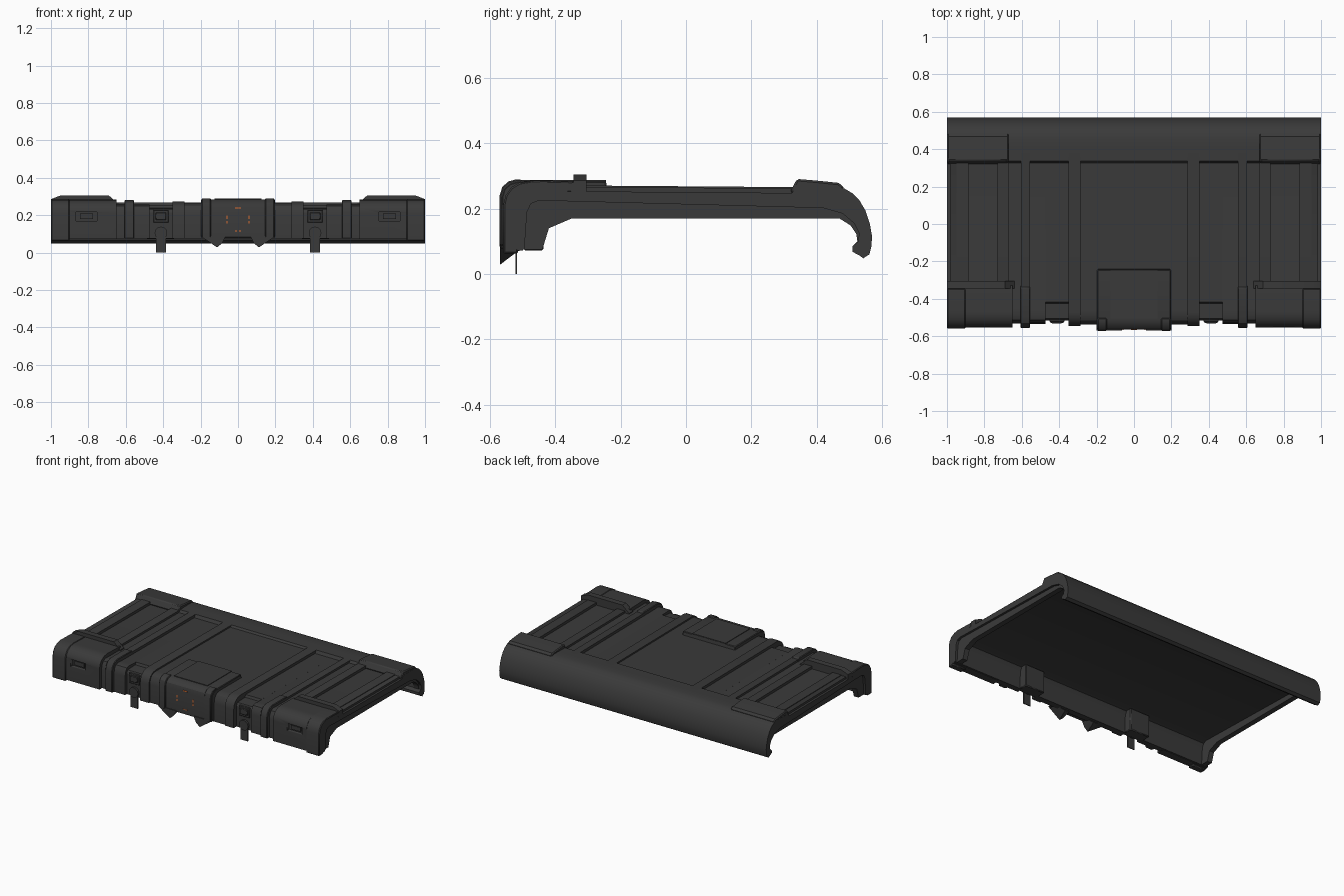
import bpy, bmesh, math
from mathutils import Vector

if "Cube" in bpy.data.objects:
    bpy.data.objects.remove(bpy.data.objects["Cube"])


def material(name, rgb):
    m = bpy.data.materials.new(name)
    m.diffuse_color = (*rgb, 1)
    m.use_nodes = True
    m.node_tree.nodes["Principled BSDF"].inputs["Base Color"].default_value = m.diffuse_color
    return m


GREY = material("dark grey plastic", (0.042, 0.042, 0.042))
ORANGE = material("orange paint", (0.75, 0.16, 0.03))


def prism(name, pts, a, b, axis="x", mat=GREY, mirror=False, bevel=0.0):
    """Extrude a 2D outline: axis x uses (y, z) points, axis y uses (x, z)."""
    bm = bmesh.new()
    put = (lambda p, t: (t, p[0], p[1])) if axis == "x" else (lambda p, t: (p[0], t, p[1]))
    face = bm.faces.new([bm.verts.new(put(p, a)) for p in pts])
    ext = bmesh.ops.extrude_face_region(bm, geom=[face])
    step = Vector((b - a, 0, 0)) if axis == "x" else Vector((0, b - a, 0))
    bmesh.ops.translate(bm, vec=step, verts=[v for v in ext["geom"] if isinstance(v, bmesh.types.BMVert)])
    bmesh.ops.recalc_face_normals(bm, faces=bm.faces)
    me = bpy.data.meshes.new(name)
    bm.to_mesh(me)
    bm.free()
    me.materials.append(mat)
    ob = bpy.data.objects.new(name, me)
    bpy.context.collection.objects.link(ob)
    bpy.ops.object.select_all(action="DESELECT")
    ob.select_set(True)
    bpy.context.view_layer.objects.active = ob
    bpy.ops.object.shade_smooth_by_angle(angle=math.radians(28))
    if bevel:
        mod = ob.modifiers.new("edge", "BEVEL")
        mod.width, mod.segments, mod.limit_method = bevel, 1, "ANGLE"
        mod.angle_limit = math.radians(40)
    if mirror:
        ob.modifiers.new("mirror", "MIRROR")
    return ob


def box(name, x0, x1, y0, y1, z0, z1, **kw):
    return prism(name, [(x0, z0), (x1, z0), (x1, z1), (x0, z1)], y0, y1, axis="y", **kw)


# Lid cross-section; d sinks the top of a strip, df sinks its front
BACK = [(.40, .268), (.455, .269), (.485, .262), (.51, .247), (.531, .226), (.55, .194),
        (.563, .155), (.57, .115), (.568, .085), (.562, .06), (.543, .048), (.532, .056), (.51, .068)]
RIB_INNER = [(.51, .085), (.525, .1), (.522, .122), (.505, .148), (.47, .17),
             (-.35, .17), (-.42, .14), (-.44, .075)]
THIN_INNER = [(.51, .085), (.528, .1), (.53, .125), (.515, .155), (.48, .185), (.42, .202),
              (-.45, .225), (-.475, .215), (-.487, .19), (-.495, .075)]


def section(d, df, inner=THIN_INNER, front=None):
    f = -.546 + df
    front = front or [(f, .075), (f, .2), (f + .006, .228), (f + .02, .25),
                      (f + .043, .266 - d * .5), (f + .075, .272 - d)]
    return front + [(.325, .266 - d), (.337, .267)] + BACK + inner


# Lid body: raised and sunken strips side by side
prism("lid_centre_panel", section(.01, .01), -.285, .285)
STRIPS = [(.285, .35, 0, 0), (.472, .555, .018, .012), (.555, .605, 0, 0), (.605, .67, .014, .014),
          (.67, .73, 0, .002), (.73, .885, .018, .018), (.885, .95, 0, .004)]
for i, (x0, x1, d, df) in enumerate(STRIPS):
    prism(f"lid_strip_{i + 1}", section(d, df), x0, x1, mirror=True)
NOTCH = [(-.516, .075), (-.516, .215), (-.505, .234), (-.425, .238), (-.418, .254)]
prism("lid_latch_strip", section(.018, 0, front=NOTCH), .35, .472, mirror=True)
prism("lid_end_rib", section(.004, .006, RIB_INNER), .95, .985, mirror=True)
prism("lid_end_edge", section(.018, .018), .985, 1.0, mirror=True)

# Back corner caps
prism("back_corner_cap", [(.318, .25), (.34, .291), (.40, .286), (.468, .279), (.487, .262),
                          (.46, .25), (.42, .235)], .67, .999, mirror=True, bevel=.006)

# Front corner caps with a hand slot
cap = prism("front_corner_cap", [(-.554, .072), (-.554, .21), (-.548, .238), (-.532, .262), (-.505, .278),
                                 (-.47, .284), (-.33, .28), (-.33, .24), (-.45, .235), (-.485, .22),
                                 (-.495, .19), (-.5, .072)], .65, .999)
cutter = box("hand_slot_cutter", .755, .866, -.6, -.53, .17, .218)
cutter.hide_render = True
cutter.hide_set(True)
cut = cap.modifiers.new("slot", "BOOLEAN")
cut.object, cut.operation = cutter, "DIFFERENCE"
cap.modifiers.new("normals", "WEIGHTED_NORMAL").keep_sharp = True
cap.modifiers.new("mirror", "MIRROR")
box("hand_slot_bar", .775, .845, -.54, -.525, .18, .208, mirror=True)
prism("front_corner_guard", [(-.56, .062), (-.56, .21), (-.553, .24), (-.536, .265), (-.51, .28),
                             (-.47, .287), (-.345, .284), (-.345, .25), (-.45, .24), (-.5, .22),
                             (-.515, .062)], .9, 1.0, mirror=True, bevel=.005)
prism("front_cap_lip", [(.64, .262), (.655, .275), (.69, .305), (.95, .305), (1, .286), (1, .24), (.64, .24)],
      -.345, -.305, axis="y", mirror=True)

# Front ribs between latch and corner
prism("front_rib", [(-.555, .075), (-.555, .215), (-.548, .245), (-.53, .268), (-.5, .28), (-.34, .279),
                    (-.325, .25), (-.45, .24), (-.5, .2), (-.505, .075)], .555, .607, mirror=True, bevel=.004)

# Latches, set into the notches
box("latch_inner_block", .34, .49, -.497, -.437, .072, .222, mirror=True, bevel=.005)
box("latch_frame", .372, .452, -.524, -.51, .16, .228, mirror=True, bevel=.003)
box("latch_button", .384, .44, -.531, -.515, .175, .215, mirror=True, bevel=.003)
prism("latch_pivot", [(.412 + .034 * math.cos(t * math.pi / 6), .105 + .034 * math.sin(t * math.pi / 6))
                      for t in range(12)], -.53, -.51, axis="y", mirror=True)
box("latch_tab", .385, .439, -.523, -.517, 0, .1, mirror=True)

# Central hasp: cover, side rails and pointed prongs
prism("hasp_cover", [(-.565, .08), (-.565, .235), (-.558, .26), (-.54, .277), (-.515, .284), (-.245, .284),
                     (-.24, .25), (-.45, .24), (-.49, .2), (-.5, .08)], -.197, .197, bevel=.004)
prism("hasp_rail", [(-.571, .08), (-.571, .24), (-.563, .266), (-.545, .283), (-.52, .29), (-.505, .29),
                    (-.5, .27), (-.52, .25), (-.53, .08)], .145, .195, mirror=True, bevel=.004)
prong = prism("hasp_prong", [(.2, .09), (.185, .078), (.112, .028), (.085, .05), (.065, .09)], -.57, -.515,
              axis="y", mirror=True)
for v in prong.data.vertices:  # slope the underside up towards the wall
    if v.co.y > -.54:
        v.co.z = max(v.co.z, .07)
box("hasp_top_plate", -.125, .125, -.505, -.245, .27, .288)

# Small orange dashes around the hasp plate
box("dash_top", -.016, .016, -.567, -.564, .236, .242, mat=ORANGE)
box("dash_side_upper", .056, .062, -.567, -.564, .18, .198, mat=ORANGE, mirror=True)
box("dash_side_lower", .056, .062, -.567, -.564, .156, .17, mat=ORANGE, mirror=True)
box("dash_bottom", .005, .016, -.567, -.564, .112, .117, mat=ORANGE, mirror=True)
